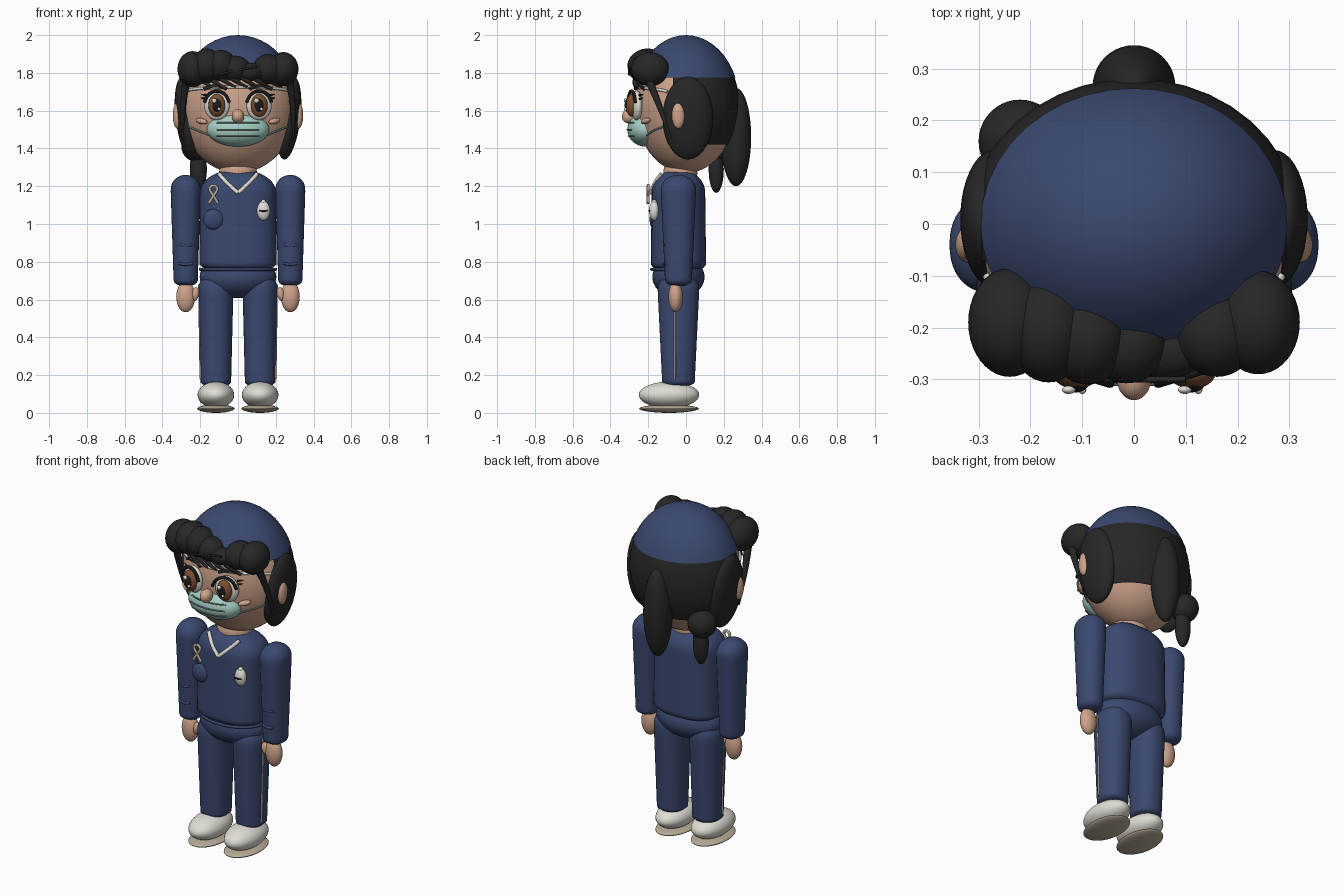
import bpy, bmesh
from math import cos, sin, pi, sqrt, copysign, radians
from mathutils import Vector

cube = bpy.data.objects.get("Cube")
if cube:
    bpy.data.objects.remove(cube, do_unlink=True)


def material(name, *colour):
    mat = bpy.data.materials.new(name)
    mat.use_nodes = True
    mat.diffuse_color = (*colour, 1)
    shader = mat.node_tree.nodes["Principled BSDF"]
    shader.inputs["Base Color"].default_value = (*colour, 1)
    return mat


NAVY = material("navy cloth", .043, .066, .16)
SKIN = material("skin", .62, .37, .26)
HAIR = material("black hair", .02, .02, .02)
WHITE = material("off white", .74, .72, .66)
TEAL = material("pale teal", .38, .62, .56)
GREY = material("grey teal", .14, .22, .21)
BROWN = material("brown iris", .2, .08, .03)
BEIGE = material("beige trim", .48, .41, .31)
BLACK = material("black", .01, .01, .01)


def link(name, data, mat):
    data.materials.append(mat)
    obj = bpy.data.objects.new(name, data)
    bpy.context.collection.objects.link(obj)
    return obj


def finish(name, bm, mat):
    bmesh.ops.recalc_face_normals(bm, faces=bm.faces)
    mesh = bpy.data.meshes.new(name)
    bm.to_mesh(mesh)
    bm.free()
    for polygon in mesh.polygons:
        polygon.use_smooth = True
    return link(name, mesh, mat)


def ball(name, mat, at, size, tilt=0, turn=0, above=None, behind=None):
    """Ellipsoid, optionally keeping only what lies above a height or behind a depth."""
    bm = bmesh.new()
    bmesh.ops.create_uvsphere(bm, u_segments=40, v_segments=24, radius=1)
    bmesh.ops.scale(bm, vec=size, verts=bm.verts)
    for axis, limit in (("Z", above), ("Y", behind)):
        if limit is not None:
            normal = Vector((0, axis == "Y", axis == "Z"))
            everything = bm.verts[:] + bm.edges[:] + bm.faces[:]
            bmesh.ops.bisect_plane(bm, geom=everything, plane_co=normal * limit - Vector(at),
                                   plane_no=-normal, clear_outer=True)
    obj = finish(name, bm, mat)
    obj.location = at
    obj.rotation_euler = (0, radians(tilt), radians(turn))


def column(name, mat, x, y, low, high, bottom, top, round_low, round_high, power=2.2):
    """Tapered upright form with domed ends and a rounded-box section."""
    bm = bmesh.new()
    rings, levels, sides = [], 28, 44
    for level in range(levels + 1):
        t = (1 - cos(pi * (level + .3) / (levels + .6))) / 2
        z = low + t * (high - low)
        near_low = min(1, (z - low) / round_low)
        near_high = min(1, (high - z) / round_high)
        dome = sqrt(1 - (1 - near_low) ** 2) * sqrt(1 - (1 - near_high) ** 2)
        radius = Vector(bottom).lerp(Vector(top), t) * dome
        ring = []
        for side in range(sides):
            c, s = cos(2 * pi * side / sides), sin(2 * pi * side / sides)
            ring.append(bm.verts.new((x + radius.x * copysign(abs(c) ** (2 / power), c),
                                      y + radius.y * copysign(abs(s) ** (2 / power), s), z)))
        rings.append(ring)
    for ring, upper in zip(rings, rings[1:]):
        for i in range(sides):
            bm.faces.new((ring[i - 1], ring[i], upper[i], upper[i - 1]))
    bm.faces.new(rings[0])
    bm.faces.new(rings[-1])
    finish(name, bm, mat)


def tube(name, mat, points, radius, taper=False):
    curve = bpy.data.curves.new(name, "CURVE")
    curve.dimensions = "3D"
    curve.bevel_depth = radius
    curve.bevel_resolution = 2
    curve.use_fill_caps = True
    spline = curve.splines.new("NURBS")
    spline.points.add(len(points) - 1)
    for i, (point, place) in enumerate(zip(spline.points, points)):
        point.co = (*place, 1)
        point.radius = 1 - taper * .7 * i / (len(points) - 1)
    spline.order_u = 3
    spline.use_endpoint_u = True
    link(name, curve, mat)


def front_of(centre, size, x, z, lift=0.0):
    """Point on the front of an ellipsoid."""
    inside = 1 - ((x - centre[0]) / size[0]) ** 2 - ((z - centre[2]) / size[2]) ** 2
    return Vector((x, centre[1] - size[1] * sqrt(max(inside, 0)) - lift, z))


HEAD, HEAD_SIZE = Vector((0, 0, 1.63)), Vector((.31, .27, .36))
MASK, MASK_SIZE = Vector((0, -.215, 1.5)), Vector((.165, .095, .09))


def on_face(x, z, lift=0.0):
    return front_of(HEAD, HEAD_SIZE, x, z, lift)


# Head, cap and back hair
ball("head", SKIN, HEAD, HEAD_SIZE)
ball("neck", SKIN, (0, -.03, 1.27), (.1, .09, .1))
ball("cap", NAVY, HEAD, HEAD_SIZE + Vector((.012, .015, .01)), above=1.775)
ball("back_hair", HAIR, HEAD, HEAD_SIZE + Vector((.009, .011, .006)), above=1.42, behind=-.07)
ball("ponytail", HAIR, (0, .265, 1.46), (.08, .08, .26))
ball("side_bun", HAIR, (-.22, .16, 1.41), (.08, .08, .08))
ball("side_bun_tail", HAIR, (-.21, .16, 1.29), (.045, .04, .125))

# Fringe: a large row of curls sweeping inward and a short row opposite
for i in range(5):
    shrink = 1 - i * i / 32
    ball("right_fringe_curl", HAIR, (.075 * i - .24, -.19 - .014 * i, 1.82 + .02 * sin(i)),
         (.08, .105 * shrink, .095 * shrink))
for i in range(2):
    ball("left_fringe_curl", HAIR, (.24 - .08 * i, -.19 - .02 * i, 1.82),
         (.08, .1 - .015 * i, .09 - .01 * i))
for i in range(7):
    x = .06 * (i - 3)
    tube("fringe_strand", HAIR, [on_face(x - .04, 1.78, .02), on_face(x, 1.745, .025),
                                 on_face(x + .05, 1.725, .012)], .016, taper=True)
tube("stray_hair", HAIR, [(-.1, -.3, 1.79), (0, -.3, 1.82), (.1, -.3, 1.83)], .006)
tube("forehead_band", WHITE, [on_face(-.285 * cos(pi * i / 12), 1.7 + .025 * sin(pi * i / 12), .006)
                              for i in range(13)], .008)

for side in (-1, 1):
    # Side hair and ears
    ball("side_hair", HAIR, (side * .27, .01, 1.56), (.06, .133, .22), tilt=side * 7)
    tube("side_strand", HAIR, [(side * .27, -.2, 1.77), (side * .3, -.14, 1.63),
                               (side * .29, -.08, 1.45)], .024, taper=True)
    ball("ear", SKIN, (side * .32, -.04, 1.575), (.025, .035, .07))

    # Eyes, each built in layers outward from the face
    eye = Vector((side * .112, -.262, 1.628))
    outward = Vector((0, -1, 0))
    ball("eye_white", WHITE, eye, (.068, .03, .078), turn=side * 12)
    ball("iris", BROWN, eye + outward * .026, (.045, .03, .06))
    ball("pupil", BLACK, eye + outward * .043, (.026, .02, .038))
    for offset, radius in (((-.014, -.058, .025), .013), ((.012, -.058, -.02), .008)):
        ball("eye_glint", WHITE, eye + Vector(offset), (radius, .008, radius))
    arc = [pi * (.5 + i) / 8 for i in range(8)]
    tube("upper_lash", BLACK, [eye + Vector((.068 * cos(a), side * .02 * cos(a) - .026, .077 * sin(a)))
                               for a in arc], .009)
    for rise in (0, .02):
        tube("lash_tip", BLACK, [on_face(side * x, eye.z + .2 * x + rise, .02)
                                 for x in (.165, .18, .195)], .007, taper=True)
    tube("eyebrow", HAIR, [on_face(side * x, z, .012)
                           for x, z in ((.06, 1.715), (.11, 1.745), (.18, 1.715))], .009)

    # Cheek and mask strap
    ball("cheek", SKIN, on_face(side * .193, 1.545, .012), (.036, .018, .015),
         tilt=side * -12, turn=side * 35)
    tube("mask_strap", GREY, [on_face(side * x, 1.41 + .4 * x, .004)
                              for x in (.14, .19, .24, .27, .29)], .005)

# Nose and face mask with pleats
ball("nose", SKIN, (0, -.298, 1.57), (.033, .042, .038))
ball("mask", TEAL, MASK, MASK_SIZE)
for row in (-1, 0, 1):
    tube("mask_pleat", GREY, [front_of(MASK, MASK_SIZE, .028 * i, MASK.z + .035 * row, .001)
                              for i in range(-4, 5)], .004)

# Tunic and hips
MIDDLE = -.04
column("tunic", NAVY, 0, MIDDLE, .74, 1.29, (.205, .147), (.2, .14), .05, .12, power=2.6)
ball("hips", NAVY, (0, MIDDLE, .72), (.203, .138, .112))
tube("tunic_hem", NAVY, [(-.2 * cos(pi * i / 8), MIDDLE - .145 * sin(pi * i / 8), .76)
                         for i in range(9)], .008)

# V collar, ribbon and badges
ribbon = Vector((-.13, -.2, 1.16))
for side in (-1, 1):
    tube("collar", WHITE, [(side * .1, -.13, 1.265), (side * .07, -.165, 1.225),
                           (0, -.187, 1.165)], .011)
    tube("ribbon", BEIGE, [ribbon + Vector((side * x, 0, z)) for x, z in
                           ((.024, -.05), (0, -.01), (-.022, .02), (-.016, .04), (0, .045))], .008)
ball("round_badge", NAVY, (ribbon.x, -.168, 1.025), (.054, .025, .054))
badge = Vector((.135, -.168, 1.07))
ball("name_badge", WHITE, badge, (.035, .028, .052))
ball("badge_bar", BLACK, badge + Vector((0, -.025, 0)), (.024, .006, .006))
ball("badge_clip", WHITE, badge + Vector((0, 0, .045)), (.014, .014, .014))

for side in (-1, 1):
    # Sleeves and hands
    arm = side * .277
    column("arm", NAVY, arm, MIDDLE, .67, 1.26, (.063, .07), (.082, .097), .03, .08)
    for z in (.78, .88):
        tube("sleeve_fold", NAVY, [(arm + .035 * i, MIDDLE - .08 + .012 * i * i, z + .012 * i * i)
                                   for i in (-1, 0, 1)], .008)
    ball("hand", SKIN, (arm, -.055, .615), (.05, .038, .082))
    ball("thumb", SKIN, (side * .226, -.065, .63), (.02, .02, .036), tilt=side * -10)

    # Trousers with side stripe
    foot = side * .117
    column("leg", NAVY, foot, MIDDLE, .14, .75, (.08, .085), (.095, .115), .02, .1)
    tube("side_stripe", BEIGE, [(side * (.195 + .015 * z), -.06, z) for z in (.18, .4, .68)], .006)

    # Shoes
    ball("shoe", WHITE, (foot, -.09, .095), (.097, .16, .07))
    column("shoe_sole", BEIGE, foot, -.09, 0, .045, (.1, .16), (.1, .16), .025, .025, power=2)
